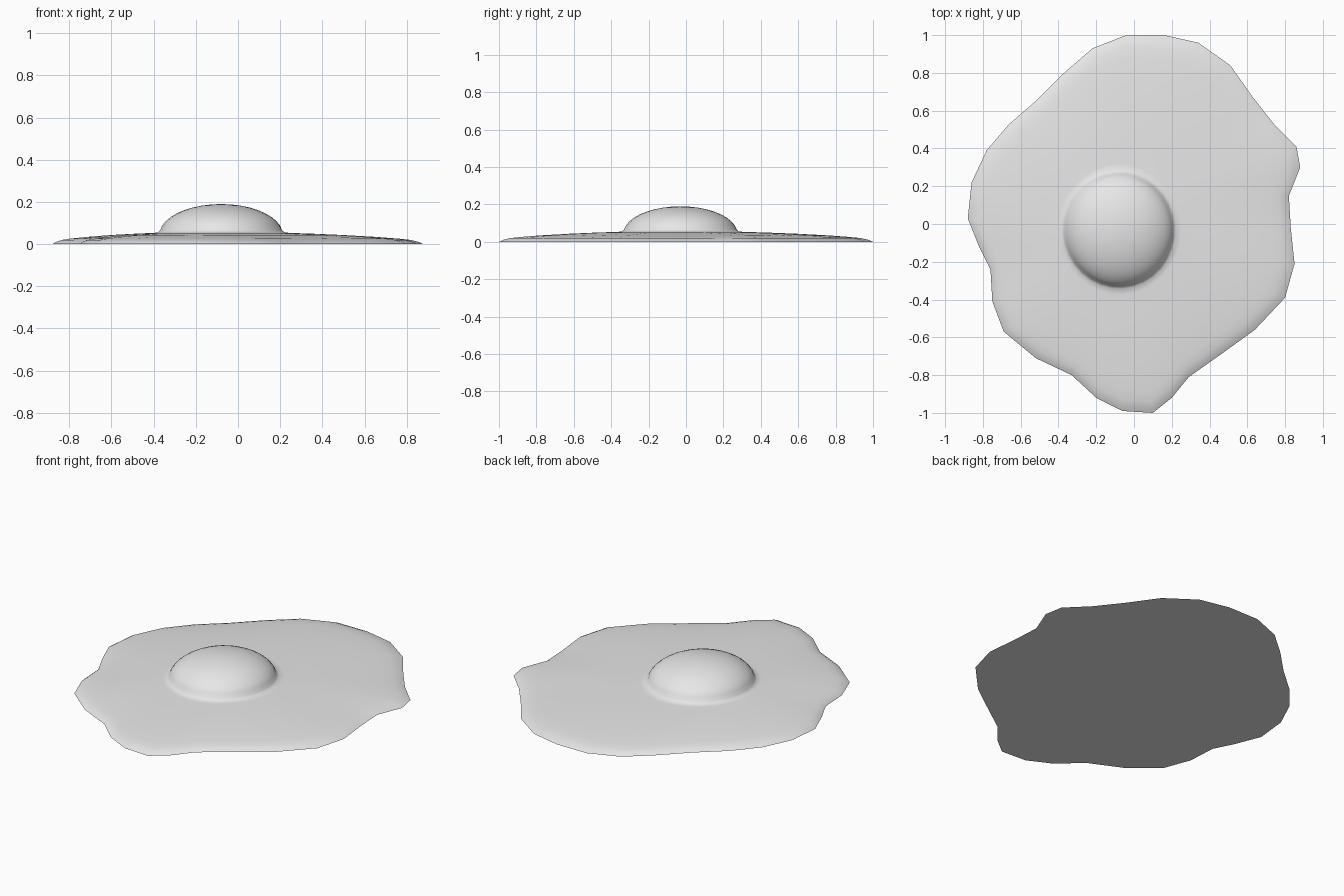
import bpy
import bmesh
from math import sin, cos, pi
from mathutils import Vector

default_cube = bpy.data.objects.get("Cube")
if default_cube:
    bpy.data.objects.remove(default_cube, do_unlink=True)


def make_material(name, color):
    mat = bpy.data.materials.new(name)
    mat.use_nodes = True
    mat.diffuse_color = color
    mat.node_tree.nodes["Principled BSDF"].inputs["Base Color"].default_value = color
    return mat


# Wavy outer edge of the egg white, clockwise from the back
OUTLINE = [
    (.16, 1), (.34, .96), (.51, .84), (.63, .67), (.74, .53), (.86, .41), (.88, .3), (.82, .15),
    (.83, -.02), (.85, -.21), (.8, -.39), (.64, -.56), (.46, -.69), (.29, -.81), (.2, -.92), (.1, -1),
    (-.06, -.99), (-.2, -.92), (-.33, -.8), (-.52, -.71), (-.69, -.57), (-.75, -.41), (-.76, -.24), (-.82, -.12),
    (-.88, .03), (-.86, .22), (-.78, .39), (-.66, .53), (-.51, .66), (-.37, .8), (-.22, .93), (-.04, 1),
]
SIDES = len(OUTLINE)
YOLK_CENTRE = Vector((-.08, -.03))
YOLK_RADIUS = Vector((.293, .305))
YOLK_BASE, YOLK_TOP = .045, .19
# Egg white height at each fraction of the way from the edge to the yolk
WHITE_PROFILE = [(0, 0), (.035, .011), (.09, .02), (.17, .026), (.32, .034),
                 (.55, .043), (.8, .05), (.95, .053)]
DOME_STEPS = 9


def yolk_ring(scale):
    """Points of an oval round the yolk, matched to the outline points."""
    ring = []
    for i in range(SIDES):
        angle = pi / 2 - 2 * pi * (i - .3) / SIDES
        offset = Vector((cos(angle), sin(angle))) * YOLK_RADIUS * scale
        ring.append(YOLK_CENTRE + offset)
    return ring


def add_ring(bm, points, z):
    return [bm.verts.new((p.x, p.y, z)) for p in points]


def build_egg():
    bm = bmesh.new()
    rings = []

    # Egg white blends from the wavy edge to the oval yolk foot
    foot = yolk_ring(1.03)
    for t, z in WHITE_PROFILE:
        points = [Vector(p).lerp(q, t) for p, q in zip(OUTLINE, foot)]
        rings.append(add_ring(bm, points, z))
    rings.append(add_ring(bm, foot, .055))

    # Yolk dome
    for step in range(DOME_STEPS):
        angle = pi / 2 * (step + .9) / (DOME_STEPS + .9)
        z = YOLK_BASE + (YOLK_TOP - YOLK_BASE) * sin(angle)
        rings.append(add_ring(bm, yolk_ring(cos(angle)), z))

    # Skin between rings, cap on the yolk, flat underside
    for lower, upper in zip(rings, rings[1:]):
        for i in range(SIDES):
            j = (i + 1) % SIDES
            bm.faces.new((lower[i], lower[j], upper[j], upper[i]))
    tip = bm.verts.new((*YOLK_CENTRE, YOLK_TOP))
    for i in range(SIDES):
        bm.faces.new((rings[-1][i], rings[-1][(i + 1) % SIDES], tip))
    bm.faces.new(rings[0])
    bmesh.ops.recalc_face_normals(bm, faces=bm.faces)

    mesh = bpy.data.meshes.new("fried_egg")
    bm.to_mesh(mesh)
    bm.free()
    obj = bpy.data.objects.new("fried_egg", mesh)
    bpy.context.collection.objects.link(obj)
    return obj


egg = build_egg()
egg.data.materials.append(make_material("light grey", (.8, .8, .8, 1)))

# Smooth top with a crisp edge round the underside
bpy.ops.object.select_all(action="DESELECT")
egg.select_set(True)
bpy.context.view_layer.objects.active = egg
bpy.ops.object.shade_smooth_by_angle(angle=pi * .45)
